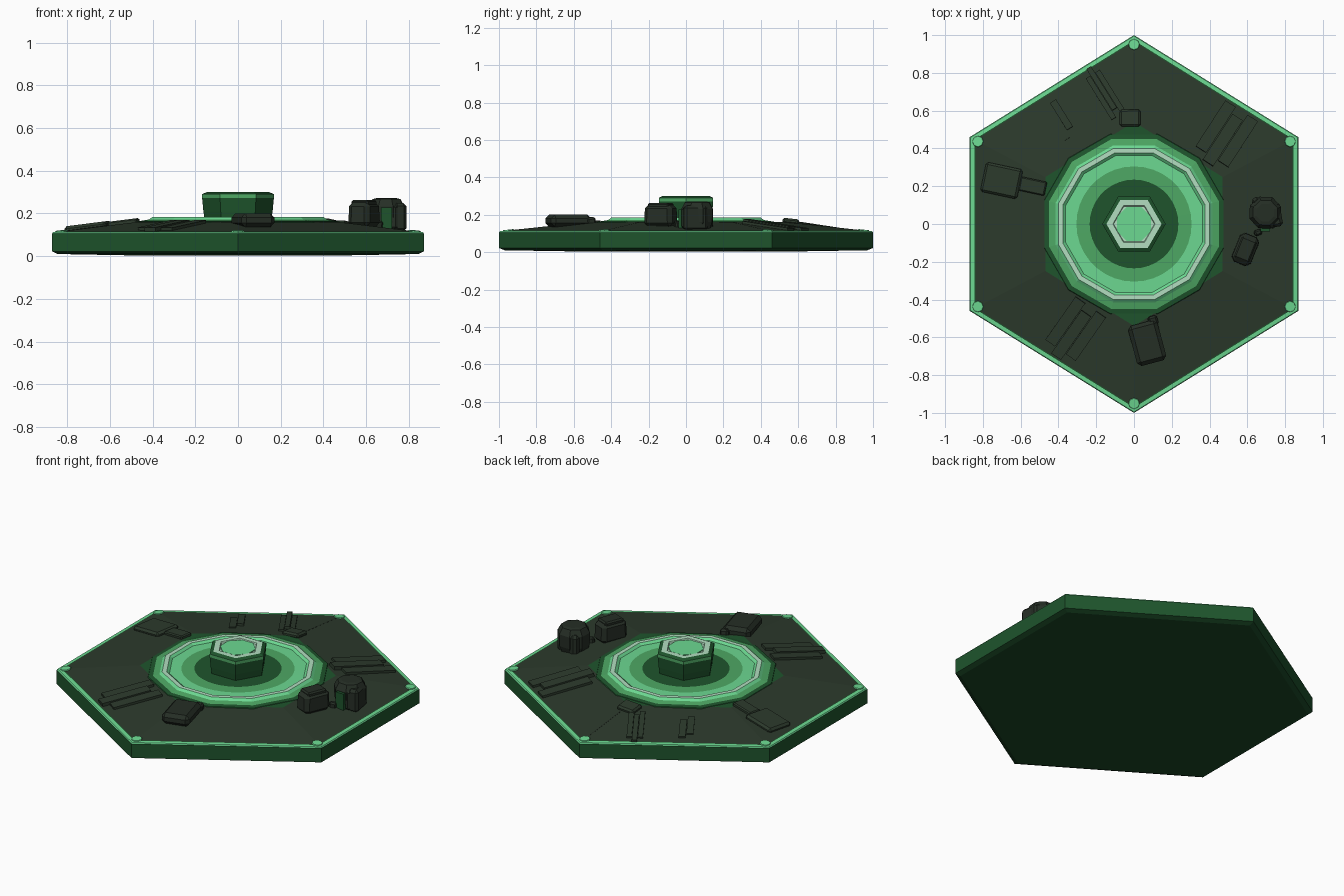
import bpy, bmesh, math
from mathutils import Vector, Quaternion, Matrix

if "Cube" in bpy.data.objects:
    bpy.data.objects.remove(bpy.data.objects["Cube"])


def mat(name, r, g, b):
    m = bpy.data.materials.new(name)
    lin = [(c / 255 / 12.92) if c < 10 else ((c / 255 + 0.055) / 1.055) ** 2.4 for c in (r, g, b)]
    m.diffuse_color = (*lin, 1)
    m.use_nodes = True
    m.node_tree.nodes["Principled BSDF"].inputs["Base Color"].default_value = m.diffuse_color
    return m


PALE = mat("pale green", 178, 222, 192)
BRIGHT = mat("bright green", 108, 216, 145)
MID = mat("mid green", 78, 168, 100)
DARK = mat("dark green", 30, 84, 44)
BASE = mat("underside green", 26, 72, 38)
DECK = mat("dark stone", 44, 58, 44)
PROP = mat("charcoal", 37, 46, 37)

CORNERS = [(0, 1), (-.87, .46), (-.87, -.46), (0, -1), (.87, -.46), (.87, .46)]


def hexagon(s):
    return [(x * s, y * s) for x, y in CORNERS]


def ngon(n, r, turn=0.0):
    return [(r * math.cos(math.tau * i / n + turn), r * math.sin(math.tau * i / n + turn)) for i in range(n)]


def loft(name, rings, mats, cap_bottom=None, cap_top=None):
    """Stack of outlines (points, z); mats[i] colours the band between ring i and i+1."""
    bm = bmesh.new()
    used = []

    def idx(m):
        if m not in used:
            used.append(m)
        return used.index(m)

    vs = [[bm.verts.new((x, y, z)) for x, y in pts] for pts, z in rings]
    n = len(vs[0])
    for k, m in enumerate(mats):
        for i in range(n):
            j = (i + 1) % n
            f = bm.faces.new((vs[k][i], vs[k][j], vs[k + 1][j], vs[k + 1][i]))
            f.material_index = idx(m)
    if cap_bottom:
        bm.faces.new(vs[0][::-1]).material_index = idx(cap_bottom)
    if cap_top:
        bm.faces.new(vs[-1]).material_index = idx(cap_top)
    me = bpy.data.meshes.new(name)
    bm.to_mesh(me)
    bm.free()
    for m in used:
        me.materials.append(m)
    ob = bpy.data.objects.new(name, me)
    bpy.context.collection.objects.link(ob)
    return ob


def deck_z(x, y):
    s = max(abs(x) / .87, (abs(y) + abs(x) * .54 / .87))
    return .113 + (.97 - s) / .43 * .047


def place(ob, x, y, angle, tilt=True, lift=0.0):
    """Rest a part on the sloping deck."""
    e = .01
    n = Vector((deck_z(x - e, y) - deck_z(x + e, y), deck_z(x, y - e) - deck_z(x, y + e), 2 * e))
    q = Quaternion((0, 0, 1), math.radians(angle))
    if tilt:
        q = Vector((0, 0, 1)).rotation_difference(n.normalized()) @ q
    ob.matrix_world = Matrix.Translation((x, y, deck_z(x, y) + lift)) @ q.to_matrix().to_4x4()


def block(name, x, y, angle, size, m=PROP, bevel=.0, tilt=True, lift=0.0, taper=1.0):
    w, d, h = size
    rect = lambda t: [(-w / 2 * t, -d / 2 * t), (w / 2 * t, -d / 2 * t), (w / 2 * t, d / 2 * t), (-w / 2 * t, d / 2 * t)]
    ob = loft(name, [(rect(1), -.01), (rect(taper), h)], [m], m, m)
    if bevel:
        b = ob.modifiers.new("bevel", 'BEVEL')
        b.width, b.segments = bevel, 1
    place(ob, x, y, angle, tilt, lift)
    return ob


# Hexagonal platform: underside, green edge, bright rim line, sloping deck
loft("platform",
     [(hexagon(.6), .004), (hexagon(.97), .01), (hexagon(1), .022), (hexagon(1), .106),
      (hexagon(.995), .112), (hexagon(.972), .114), (hexagon(.966), .1145),
      (hexagon(.54), .16), (hexagon(.3), .16)],
     [BASE, BASE, DARK, BRIGHT, BRIGHT, DARK, DECK, DARK], BASE, DARK)

# Bright studs in the six corners
for i, (x, y) in enumerate(hexagon(.95)):
    stud = loft(f"corner_stud_{i}", [(ngon(8, .032), -.005), (ngon(8, .028), .005)], [BRIGHT], BRIGHT, BRIGHT)
    place(stud, x, y, 0)

# Twelve-sided stepped curb around the pool
T = math.pi / 12
loft("pool_curb",
     [(ngon(12, .505, T), .14), (ngon(12, .49, T), .162), (ngon(12, .465, T), .166),
      (ngon(12, .43, T), .172), (ngon(12, .415, T), .184), (ngon(12, .39, T), .184),
      (ngon(12, .375, T), .172)],
     [DARK, DARK, MID, BRIGHT, PALE, BRIGHT])

# Concentric glowing pool rings
loft("pool",
     [(ngon(36, .40), .170), (ngon(36, .305), .171), (ngon(36, .235), .172), (ngon(36, .08), .172)],
     [BRIGHT, MID, DARK], None, DARK)

# Hexagonal centre pedestal
H = lambda r: ngon(6, r)
loft("pedestal",
     [(H(.155), .165), (H(.162), .21), (H(.168), .272), (H(.168), .290), (H(.146), .30), (H(.112), .30), (H(.108), .292)],
     [DARK, DARK, MID, DARK, PALE, PALE], None, PALE)
loft("pedestal_top", [(ngon(8, .10, math.pi / 8), .285), (ngon(8, .098, math.pi / 8), .297)], [BRIGHT], None, BRIGHT)


# Planks laid on the deck in bundles
def planks(name, cx, cy, angle, length, width, count, h):
    a = math.radians(angle)
    for i in range(count):
        o = (i - (count - 1) / 2) * width / count
        slide = .02 * (-1) ** i
        x = cx - math.sin(a) * o + math.cos(a) * slide
        y = cy + math.cos(a) * o + math.sin(a) * slide
        block(f"{name}_{i}", x, y, angle, (length, width / count * .94, h + .006 * (i % 2)), DECK)


planks("back_right_planks", .48, .46, 57, .29, .21, 3, .014)
planks("front_left_planks", -.32, -.57, 55, .28, .20, 3, .014)
planks("back_planks", -.16, .70, -58, .26, .09, 3, .010)
planks("back_left_planks", -.39, .55, -58, .17, .08, 2, .006)

# Seam in the deck
block("deck_seam", 0, .76, 0, (.006, .30, .001), PROP)

# Flat slabs
block("left_slab", -.70, .23, -12, (.20, .16, .022), DECK, .012)
block("left_slab_latch", -.535, .20, -12, (.14, .075, .018), DECK, .006)
block("front_slab", .07, -.63, 15, (.16, .22, .055), PROP, .02, False)
block("front_slab_cap", .10, -.51, 15, (.05, .05, .03), PROP, .01)
block("back_block", -.02, .56, 0, (.11, .09, .02), DECK, .01)

# Crate and lantern-like pack on the right side
block("crate", .59, -.135, -22, (.11, .165, .11), PROP, .022, False, 0, .95)
block("crate_lid", .59, -.135, -22, (.085, .12, .118), PROP, .008, False)
pack = loft("pack",
            [(ngon(8, .075), -.01), (ngon(8, .088), .03), (ngon(8, .09), .10), (ngon(8, .07), .135), (ngon(8, .05), .14)],
            [PROP] * 4, PROP, PROP)
place(pack, .695, .06, 20, False)
block("pack_pouch", .75, .05, 10, (.06, .13, .125), PROP, .015, False)
block("pack_strap", .69, .06, 35, (.05, .19, .11), PROP, .015, False)
block("pack_glow_panel", .695, -.03, 0, (.05, .02, .095), DARK, 0, False)
block("small_tool", .655, -.045, 20, (.04, .03, .03), PROP, .008)
